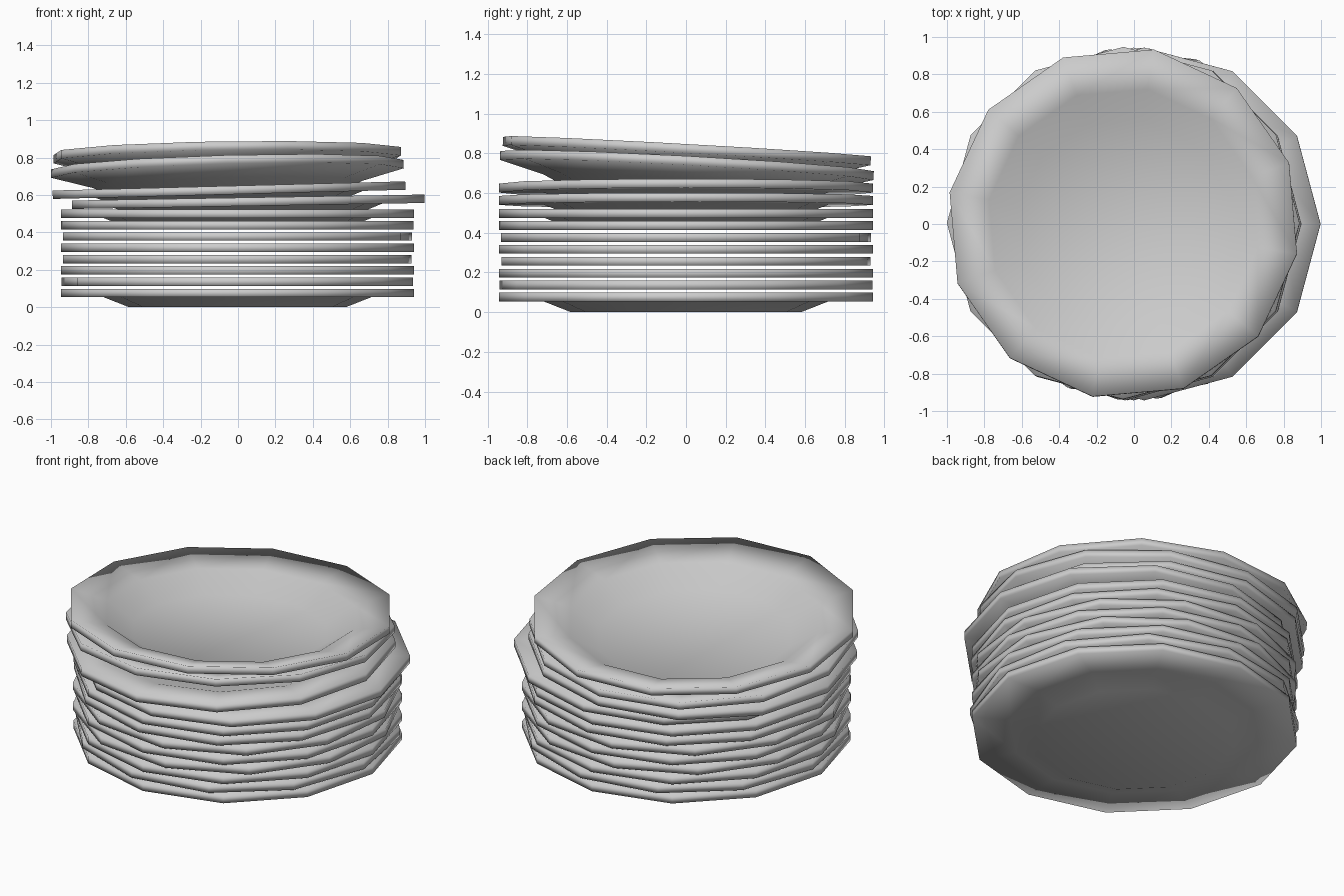
import bpy
import bmesh
from math import cos, sin, pi, radians

if "Cube" in bpy.data.objects:
    bpy.data.objects.remove(bpy.data.objects["Cube"])

SIDES = 12

china = bpy.data.materials.new("grey china")
china.use_nodes = True
GREY = (0.6, 0.6, 0.6, 1)
china.diffuse_color = GREY
china.node_tree.nodes["Principled BSDF"].inputs["Base Color"].default_value = GREY

# Cross-sections as (radius, height), from underside round the rim to the dish floor
RIM = [(0.72, 0.055), (0.943, 0.053), (0.943, 0.098), (0.74, 0.09)]
PLATE = [(0.58, 0.0)] + RIM + [(0.56, 0.03)]
BOWL = [(0.58, -0.075), (0.72, -0.008), (0.943, 0.053), (0.943, 0.098),
        (0.73, 0.05), (0.57, -0.05)]


def lathe(name, profile, closed):
    """Spin a profile into a twelve-sided plate (capped) or a ring (closed)."""
    bm = bmesh.new()
    rings = [[bm.verts.new((r * cos(2 * pi * i / SIDES), r * sin(2 * pi * i / SIDES), z))
              for i in range(SIDES)] for r, z in profile]
    pairs = list(zip(rings, rings[1:]))
    if closed:
        pairs.append((rings[-1], rings[0]))
    for low, high in pairs:
        for i in range(SIDES):
            j = (i + 1) % SIDES
            bm.faces.new((low[i], low[j], high[j], high[i]))
    if not closed:
        bm.faces.new(rings[0][::-1])
        bm.faces.new(rings[-1])
    bmesh.ops.recalc_face_normals(bm, faces=bm.faces[:])
    for f in bm.faces:
        f.smooth = True
    mesh = bpy.data.meshes.new(name)
    bm.to_mesh(mesh)
    bm.free()
    mesh.materials.append(china)
    return mesh


full_plate = lathe("plate", PLATE, False)
plate_rim = lathe("plate_rim", RIM, True)
bowl = lathe("bowl", BOWL, False)


def place(name, mesh, x, z, turn=0, tilt_x=0, tilt_y=0):
    obj = bpy.data.objects.new(name, mesh)
    obj.location = (x, 0, z)
    obj.rotation_euler = (tilt_x, tilt_y, radians(turn))
    bpy.context.collection.objects.link(obj)


# Neat lower stack: only the rims of the middle plates show
for n, turn in enumerate([0, -5, 0, 9, 0, 8, -2, 0]):
    mesh = full_plate if n in (0, 7) else plate_rim
    place(f"stacked_plate_{n + 1}", mesh, -0.003, n * 0.0604, turn)

# Loose plates, shifted and tilted
place("shifted_plate", full_plate, 0.056, 0.488, 0, 0, -0.017)
place("leaning_plate", full_plate, -0.046, 0.55, 0, 0, -0.026)

# Two deeper dishes on top, tipped towards the back
place("lower_bowl", bowl, -0.055, 0.664, 0, -0.054, -0.027)
place("top_bowl", bowl, -0.056, 0.737, -10, -0.052, -0.023)
